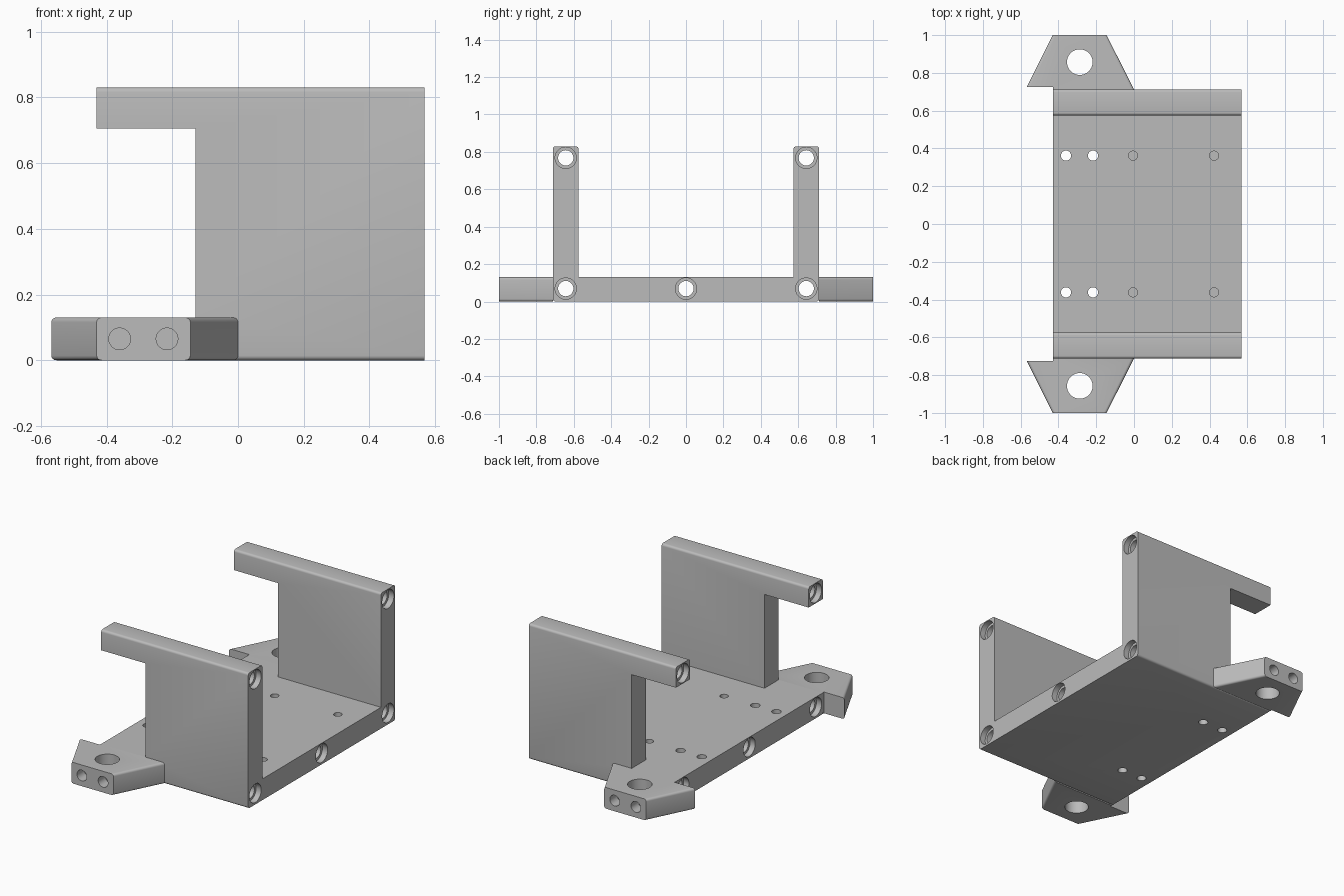
import bpy, bmesh, math
from mathutils import Matrix, Vector

cube = bpy.data.objects.get("Cube")
if cube:
    bpy.data.objects.remove(cube, do_unlink=True)

grey = bpy.data.materials.new("light grey plastic")
grey.use_nodes = True
colour = (0.5, 0.5, 0.5, 1)
grey.diffuse_color = colour
grey.node_tree.nodes["Principled BSDF"].inputs["Base Color"].default_value = colour

HALF_W, INNER, THICK, TOP = 0.712, 0.575, 0.13, 0.83
BACK, FRONT = -0.43, 0.568


def make_object(name, bm):
    bmesh.ops.recalc_face_normals(bm, faces=bm.faces)
    mesh = bpy.data.meshes.new(name)
    bm.to_mesh(mesh)
    bm.free()
    mesh.materials.append(grey)
    ob = bpy.data.objects.new(name, mesh)
    bpy.context.collection.objects.link(ob)
    return ob


def prism(name, points, offset, rounded, radius):
    """Extrude an outline along offset and round the edges picked by a rule."""
    bm = bmesh.new()
    face = bm.faces.new([bm.verts.new(p) for p in points])
    new = bmesh.ops.extrude_face_region(bm, geom=[face])["geom"]
    bmesh.ops.translate(bm, vec=offset,
                        verts=[g for g in new if isinstance(g, bmesh.types.BMVert)])
    edges = [e for e in bm.edges if rounded(e.verts[0].co, e.verts[1].co)]
    bmesh.ops.bevel(bm, geom=edges, offset=radius, segments=4, profile=0.5,
                    affect='EDGES')
    return make_object(name, bm)


def subtract(ob, cutter):
    mod = ob.modifiers.new("cut", 'BOOLEAN')
    mod.operation, mod.solver, mod.object = 'DIFFERENCE', 'EXACT', cutter
    bpy.context.view_layer.objects.active = ob
    bpy.ops.object.modifier_apply(modifier=mod.name)
    bpy.data.objects.remove(cutter, do_unlink=True)


def drill(ob, start, end, radius):
    start, end = Vector(start), Vector(end)
    axis = end - start
    bm = bmesh.new()
    turn = axis.to_track_quat('Z', 'Y').to_matrix().to_4x4()
    bmesh.ops.create_cone(bm, cap_ends=True, segments=40, radius1=radius,
                          radius2=radius, depth=axis.length,
                          matrix=Matrix.Translation((start + end) / 2) @ turn)
    subtract(ob, make_object("drill", bm))


def cut_box(ob, low, high):
    low, high = Vector(low), Vector(high)
    bm = bmesh.new()
    bmesh.ops.create_cube(bm, size=1, matrix=Matrix.Translation((low + high) / 2)
                          @ Matrix.Diagonal((*(high - low), 1)))
    subtract(ob, make_object("box_cutter", bm))


def finish(ob):
    bpy.ops.object.select_all(action='DESELECT')
    ob.select_set(True)
    bpy.context.view_layer.objects.active = ob
    bpy.ops.object.shade_smooth_by_angle(angle=math.radians(35))


# U-shaped body: floor plate and two side walls
half = [(HALF_W, 0), (HALF_W, TOP), (INNER, TOP), (INNER, THICK)]
outline = half + [(-y, z) for y, z in reversed(half)]


def outer_long_edge(a, b):
    return abs(a.x - b.x) > 0.5 and (a.z > TOP - 0.01 or a.z < 0.01)


body = prism("bracket_body", [(BACK, y, z) for y, z in outline],
             (FRONT - BACK, 0, 0), outer_long_edge, 0.014)

# Open the walls below the overhanging arms
for s in (-1, 1):
    y1, y2 = sorted((s * (INNER - 0.02), s * (HALF_W + 0.05)))
    cut_box(body, (BACK - 0.1, y1, THICK), (-0.13, y2, 0.705))

# Long counterbored bores, open at both ends
for y, z in [(-0.643, 0.069), (0, 0.069), (0.643, 0.069),
             (-0.643, 0.768), (0.643, 0.768)]:
    drill(body, (BACK - 0.1, y, z), (FRONT + 0.1, y, z), 0.041)
    for end, inward in ((BACK, 1), (FRONT, -1)):
        drill(body, (end - inward * 0.05, y, z), (end + inward * 0.035, y, z), 0.057)

# Screw holes in the floor: two through and two blind on each side
for y in (-0.362, 0.362):
    for x, bottom, r in ((-0.36, -0.1, 0.027), (-0.217, -0.1, 0.027),
                         (-0.005, 0.05, 0.024), (0.424, 0.05, 0.024)):
        drill(body, (x, y, 0.2), (x, y, bottom), r)
finish(body)


# Tapered mounting ears
def slanted_edge(a, b):
    return abs(a.x - b.x) > 0.05 and abs(a.y - b.y) > 0.05


ear_outline = [(-0.568, 0.724), (BACK, 0.724), (BACK, HALF_W), (0, HALF_W),
               (-0.145, 1), (BACK, 1)]
for s, name in ((-1, "front_ear"), (1, "back_ear")):
    ear = prism(name, [(x, s * y, 0) for x, y in ear_outline],
                (0, 0, THICK), slanted_edge, 0.014)
    drill(ear, (-0.287, s * 0.857, -0.1), (-0.287, s * 0.857, 0.2), 0.068)
    for x in (-0.36, -0.216):
        drill(ear, (x, s * 1.1, 0.065), (x, s * 0.93, 0.065), 0.033)
    finish(ear)
